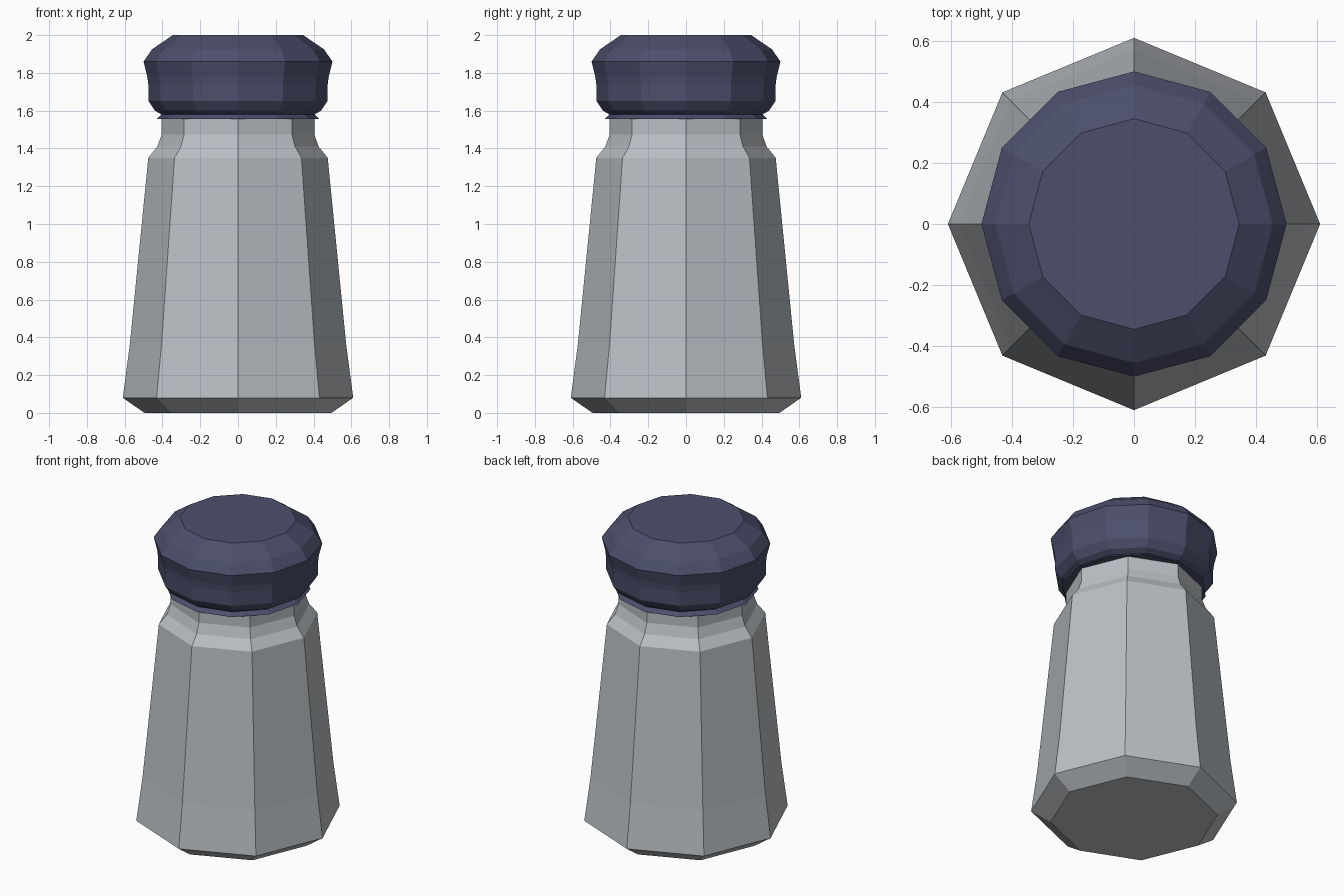
import bpy, bmesh, math

if "Cube" in bpy.data.objects:
    bpy.data.objects.remove(bpy.data.objects["Cube"])


def material(name, rgb):
    m = bpy.data.materials.new(name)
    m.diffuse_color = (*rgb, 1.0)
    m.use_nodes = True
    m.node_tree.nodes["Principled BSDF"].inputs["Base Color"].default_value = m.diffuse_color
    return m


def lathe(name, profile, sides, mat, close_bottom=True, close_top=True):
    """Revolve a (radius, z) profile, listed bottom to top, as flat facets."""
    bm = bmesh.new()
    rings = []
    for r, z in profile:
        rings.append([bm.verts.new((r * math.cos(2 * math.pi * i / sides),
                                    r * math.sin(2 * math.pi * i / sides), z))
                      for i in range(sides)])
    for lo, hi in zip(rings, rings[1:]):
        for i in range(sides):
            j = (i + 1) % sides
            bm.faces.new((lo[i], lo[j], hi[j], hi[i]))
    if close_bottom:
        bm.faces.new(rings[0][::-1])
    if close_top:
        bm.faces.new(rings[-1])
    me = bpy.data.meshes.new(name)
    bm.to_mesh(me)
    bm.free()
    me.materials.append(mat)
    ob = bpy.data.objects.new(name, me)
    bpy.context.collection.objects.link(ob)
    return ob


glass = material("pale grey glass", (0.50, 0.53, 0.56))
lid = material("dark slate blue", (0.072, 0.078, 0.15))

# Eight-sided tapering body with bevelled foot, shoulder and neck
lathe("shaker_body", [(0.495, 0.0), (0.61, 0.08), (0.573, 0.36), (0.475, 1.35),
                      (0.427, 1.41), (0.404, 1.475), (0.404, 1.557)],
      8, glass, close_top=False)

# Twelve-sided cap: flared lip, groove, bulging wall, domed flat top
lathe("shaker_cap", [(0.43, 1.557), (0.405, 1.58), (0.44, 1.60), (0.473, 1.65),
                     (0.475, 1.74), (0.48, 1.78), (0.50, 1.86), (0.455, 1.925),
                     (0.345, 2.0)], 12, lid)
